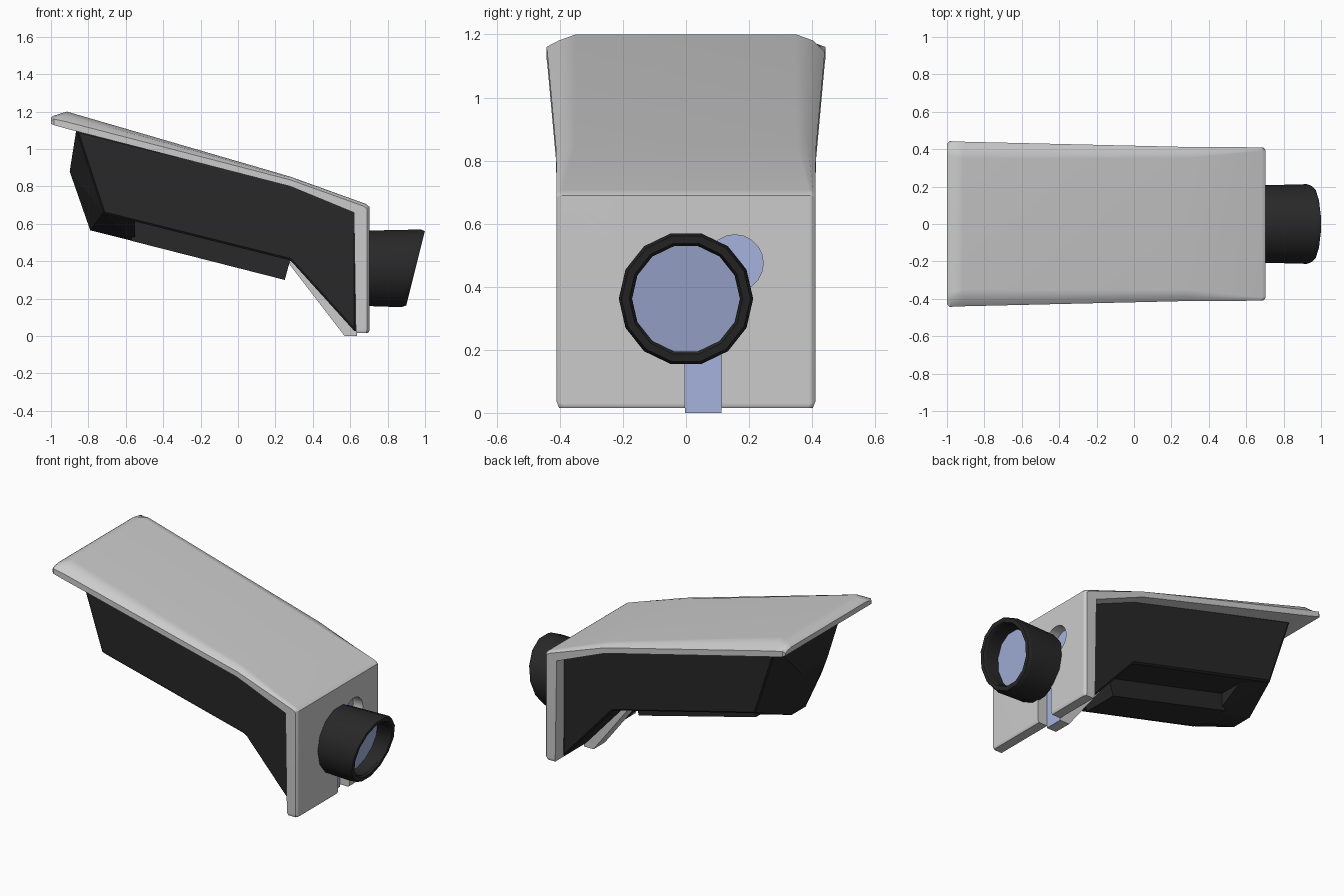
import bpy, bmesh, math

if "Cube" in bpy.data.objects:
    bpy.data.objects.remove(bpy.data.objects["Cube"])


def material(name, rgb):
    m = bpy.data.materials.new(name)
    m.use_nodes = True
    m.diffuse_color = (*rgb, 1)
    m.node_tree.nodes["Principled BSDF"].inputs["Base Color"].default_value = (*rgb, 1)
    return m


GREY = material("light grey", (0.60, 0.60, 0.60))
DARK = material("dark grey", (0.021, 0.021, 0.021))
BLUE = material("pale blue", (0.38, 0.45, 0.72))


def finish(name, bm, mat, bevel=0):
    bmesh.ops.recalc_face_normals(bm, faces=bm.faces)
    if bevel:
        bmesh.ops.bevel(bm, geom=bm.edges[:], offset=bevel, segments=1,
                        profile=0.5, affect='EDGES', clamp_overlap=True)
    me = bpy.data.meshes.new(name)
    bm.to_mesh(me)
    bm.free()
    ob = bpy.data.objects.new(name, me)
    bpy.context.collection.objects.link(ob)
    me.materials.append(mat)
    return ob


def smooth(ob):
    """Smooth shading with sharp edges kept and large faces left even."""
    bpy.ops.object.select_all(action='DESELECT')
    ob.select_set(True)
    bpy.context.view_layer.objects.active = ob
    bpy.ops.object.shade_smooth_by_angle(angle=math.radians(35))
    ob.modifiers.new("even shading", 'WEIGHTED_NORMAL').keep_sharp = True


def loft(name, loops, mat, closed=False, **kw):
    """Join matching loops of points into one skin."""
    bm = bmesh.new()
    rows = [[bm.verts.new(p) for p in loop] for loop in loops]
    n = len(rows[0])
    pairs = list(zip(rows, rows[1:])) + ([(rows[-1], rows[0])] if closed else [])
    for a, b in pairs:
        for i in range(n):
            j = (i + 1) % n
            bm.faces.new((a[i], a[j], b[j], b[i]))
    if not closed:
        bm.faces.new(rows[0])
        bm.faces.new(rows[-1])
    return finish(name, bm, mat, **kw)


def prism(name, profile, y0, y1, mat, **kw):
    """Extrude an x-z profile across y."""
    return loft(name, [[(x, y, z) for x, z in profile] for y in (y0, y1)], mat, **kw)


def box_profile(x0, x1, z0, z1):
    return [(x0, z0), (x1, z0), (x1, z1), (x0, z1)]


def circle(x, y, z, r, n, slant=0.0):
    """Ring around the x axis, optionally on a leaning plane."""
    ring = []
    for i in range(n):
        a = math.tau * i / n
        dz = r * math.sin(a)
        ring.append((x + slant * dz, y + r * math.cos(a), z + dz))
    return ring


def cut(target, cutter):
    mod = target.modifiers.new("cut", 'BOOLEAN')
    mod.operation = 'DIFFERENCE'
    mod.solver = 'EXACT'
    mod.object = cutter
    bpy.context.view_layer.objects.active = target
    bpy.ops.object.modifier_apply(modifier=mod.name)
    bpy.data.objects.remove(cutter)


def shell_section(w, e, inner, side, outer):
    """Cross-section: half width, edge slope width, then x-z of three levels."""
    mid = [s + (o - s) * 0.65 for s, o in zip(side, outer)]
    half = [(w, inner), (w, side), (w - 0.4 * e, mid), (w - e, outer)]
    return ([(p[0], -y, p[1]) for y, p in half]
            + [(p[0], y, p[1]) for y, p in reversed(half)])


# Sunshade roof that folds down into the back plate
shell = loft("sunshade_shell", [shell_section(*s) for s in [
    (0.430, 0.06, (-1.0, 1.135), (-1.0, 1.15), (-1.0, 1.168)),
    (0.443, 0.08, (-0.985, 1.128), (-0.985, 1.16), (-0.985, 1.178)),
    (0.440, 0.09, (-0.915, 1.108), (-0.915, 1.145), (-0.915, 1.20)),
    (0.412, 0.06, (0.28, 0.80), (0.28, 0.835), (0.28, 0.852)),
    (0.410, 0.02, (0.62, 0.660), (0.67, 0.695), (0.682, 0.707)),
    (0.410, 0.02, (0.62, 0.645), (0.69, 0.68), (0.704, 0.69)),
    (0.410, 0.02, (0.63, 0.035), (0.69, 0.035), (0.704, 0.03)),
    (0.402, 0.02, (0.635, 0.015), (0.685, 0.015), (0.694, 0.015))]], GREY)

# Round cable hole and bottom slot in the back plate
HOLE = (0.155, 0.475)
SLOT = (-0.003, 0.112)
cut(shell, loft("hole_cutter", [circle(x, *HOLE, 0.09, 20) for x in (0.5, 0.8)], GREY))
cut(shell, prism("slot_cutter", box_profile(0.5, 0.8, -0.1, 0.25), *SLOT, GREY))
smooth(shell)

# Recessed blue faces behind the hole and the slot
loft("hole_backing", [circle(x, *HOLE, 0.10, 20) for x in (0.631, 0.637)], BLUE)
prism("slot_backing", box_profile(0.631, 0.637, 0.0, 0.26), *SLOT, BLUE)

# Housing with flat side panels, set in from the shell edges
prism("housing", [(-0.865, 1.10), (-0.72, 0.655), (0.28, 0.405), (0.63, 0.018),
                  (0.63, 0.67), (0.28, 0.815)], -0.335, 0.335, DARK, bevel=0.01)

# Narrower block under the housing
prism("lower_block", [(-0.57, 0.70), (-0.57, 0.509), (0.25, 0.300), (0.28, 0.41),
                      (0.20, 0.55)], -0.115, 0.115, DARK)

# Faceted nose that tapers to a narrow chin in front of the block
bm = bmesh.new()
for s in (-1, 1):
    for x, y, z in [(-0.865, 0.33, 1.10), (-0.72, 0.33, 0.66), (-0.90, 0.13, 0.88),
                    (-0.79, 0.07, 0.565), (-0.55, 0.07, 0.505),
                    (-0.55, 0.30, 0.63), (-0.55, 0.30, 1.0)]:
        bm.verts.new((x, s * y, z))
bmesh.ops.convex_hull(bm, input=bm.verts[:])
finish("nose", bm, DARK)

# Channel cover on the sloped underside
prism("cable_channel", [(0.27, 0.39), (0.57, 0.0), (0.631, 0.0), (0.631, 0.06),
                        (0.31, 0.42)], *SLOT, GREY)

# Collar with a leaning rim
CZ, LEAN = 0.362, 0.25
smooth(loft("collar", [circle(0.695, 0, CZ, 0.207, 14),
                       circle(0.925, 0, CZ, 0.213, 14, LEAN),
                       circle(0.949, 0, CZ, 0.204, 14, LEAN),
                       circle(0.949, 0, CZ, 0.180, 14, LEAN),
                       circle(0.935, 0, CZ, 0.171, 14, LEAN),
                       circle(0.695, 0, CZ, 0.171, 14)], DARK, closed=True))

# Blue disc inside the collar
loft("collar_disc", [circle(x, 0, CZ, 0.172, 14, LEAN) for x in (0.842, 0.85)], BLUE)
